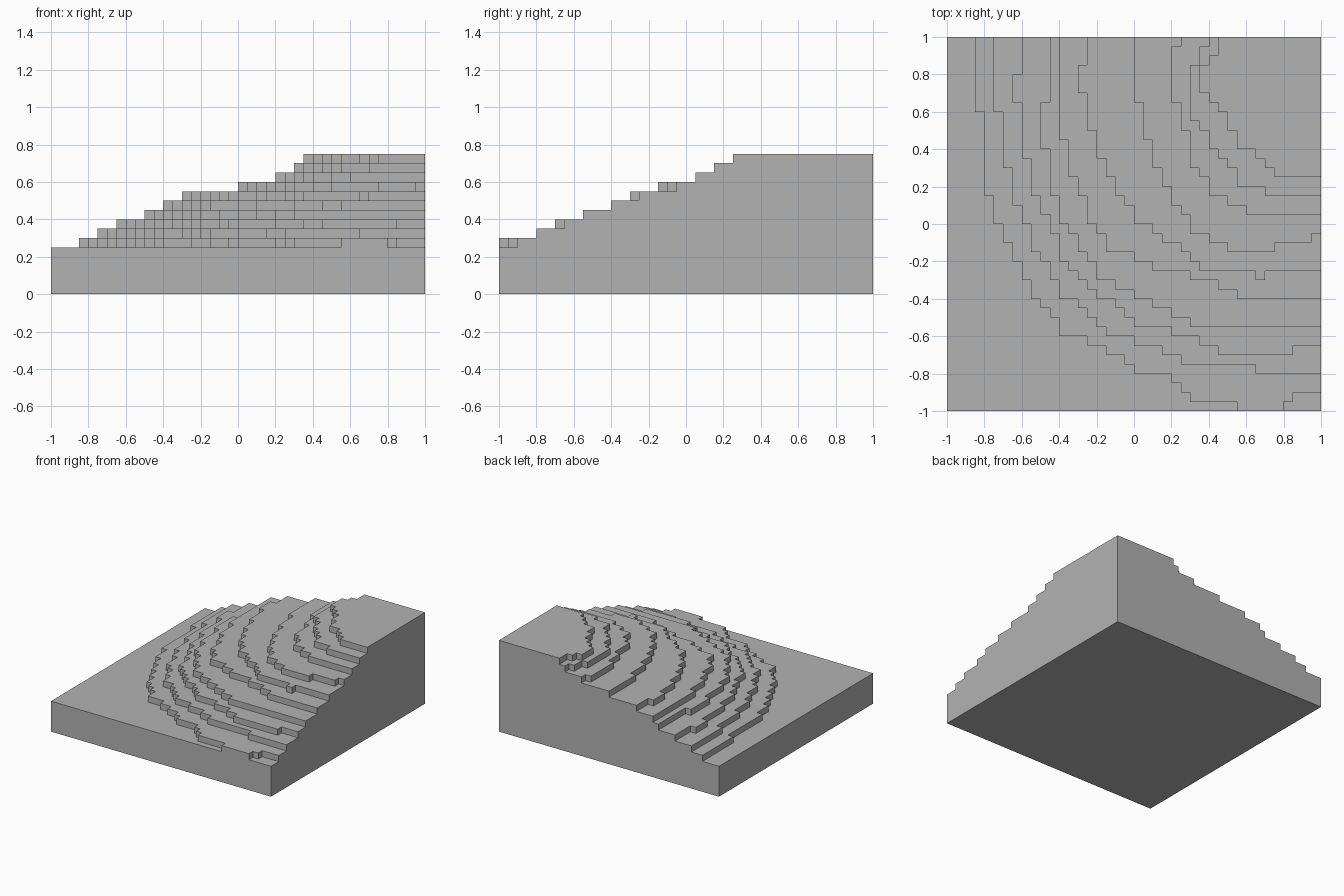
import bpy
import bmesh

cube = bpy.data.objects.get("Cube")
if cube:
    bpy.data.objects.remove(cube, do_unlink=True)

CELL = 0.05          # block size
HALF = 20            # half the plot, in blocks
BASE = 5             # blocks in the flat base

# Outer corners of each terrace edge, in blocks, from the back edge to the left edge
terraces = []


def terrace(*corners):
    terraces.append(list(corners) + [(HALF, HALF)])


terrace((-17, 20), (-17, 12), (-16, 3), (-15, 0), (-13, -4), (-11, -8), (-8, -12), (-5, -13),
        (0, -16), (4, -17), (6, -19), (11, -20), (16, -20), (16, -19), (18, -18), (20, -18))
terrace((-15, 20), (-15, 12), (-14, 6), (-13, 2), (-11, -3), (-8, -8), (-3, -12),
        (0, -13), (5, -15), (13, -16), (20, -16))
terrace((-12, 20), (-12, 16), (-13, 16), (-13, 13), (-12, 7), (-11, 3), (-8, -4),
        (-4, -8), (0, -11), (4, -12), (9, -14), (17, -14), (17, -13), (20, -13))
terrace((-9, 20), (-9, 13), (-10, 13), (-10, 8), (-9, 3), (-8, 0), (-4, -6),
        (0, -8), (6, -11), (20, -11))
terrace((-8, 20), (-8, 9), (-7, 5), (-5, 0), (-3, -3), (2, -5), (6, -6),
        (11, -8), (20, -8))
terrace((-5, 20), (-5, 17), (-6, 17), (-6, 14), (-5, 10), (-4, 7), (-2, 3), (0, 0),
        (3, -2), (7, -5), (13, -5), (13, -6), (14, -6), (14, -5), (20, -5))
terrace((0, 20), (0, 13), (1, 9), (2, 6), (4, 2), (6, -1), (10, -3),
        (15, -3), (15, -2), (19, -2), (19, -1), (20, -1))
terrace((5, 20), (5, 19), (4, 19), (4, 13), (5, 10), (6, 6), (8, 3), (12, 1), (20, 1))
terrace((8, 20), (8, 19), (7, 19), (7, 17), (6, 17), (6, 11), (8, 8), (11, 4),
        (14, 3), (20, 3))
terrace((9, 20), (9, 18), (8, 18), (7, 16), (7, 14), (8, 13), (10, 10), (11, 8),
        (15, 5), (20, 5))


def inside(x, y, outline):
    hit = False
    for (ax, ay), (bx, by) in zip(outline, outline[1:] + outline[:1]):
        if (ay > y) != (by > y) and x < ax + (y - ay) * (bx - ax) / (by - ay):
            hit = not hit
    return hit


# Height of every column of blocks
span = range(-HALF, HALF)
height = {(i, j): BASE + sum(inside(i + 0.05, j + 0.05, t) for t in terraces)
          for i in span for j in span}

bm = bmesh.new()
verts = {}


def face(*points):
    for p in points:
        if p not in verts:
            verts[p] = bm.verts.new([c * CELL for c in p])
    bm.faces.new([verts[p] for p in points])


# Tops, undersides and exposed risers
for (i, j), h in height.items():
    ring = [(i, j), (i + 1, j), (i + 1, j + 1), (i, j + 1)]
    face(*[(x, y, h) for x, y in ring])
    face(*[(x, y, 0) for x, y in reversed(ring)])
    neighbours = [(i, j - 1), (i + 1, j), (i, j + 1), (i - 1, j)]
    for k, side in enumerate(neighbours):
        a, b = ring[k], ring[(k + 1) % 4]
        for z in range(height.get(side, 0), h):
            face((*a, z), (*b, z), (*b, z + 1), (*a, z + 1))

# Merge the flat areas into clean faces
bmesh.ops.dissolve_limit(bm, angle_limit=0.01, verts=bm.verts[:], edges=bm.edges[:])
mesh = bpy.data.meshes.new("terraced_hill")
bm.to_mesh(mesh)
bm.free()

# Plain stone colour
stone = bpy.data.materials.new("stone_grey")
stone.use_nodes = True
colour = (0.45, 0.45, 0.45, 1)
stone.diffuse_color = colour
stone.node_tree.nodes["Principled BSDF"].inputs["Base Color"].default_value = colour
mesh.materials.append(stone)

hill = bpy.data.objects.new("terraced_hill", mesh)
bpy.context.collection.objects.link(hill)
